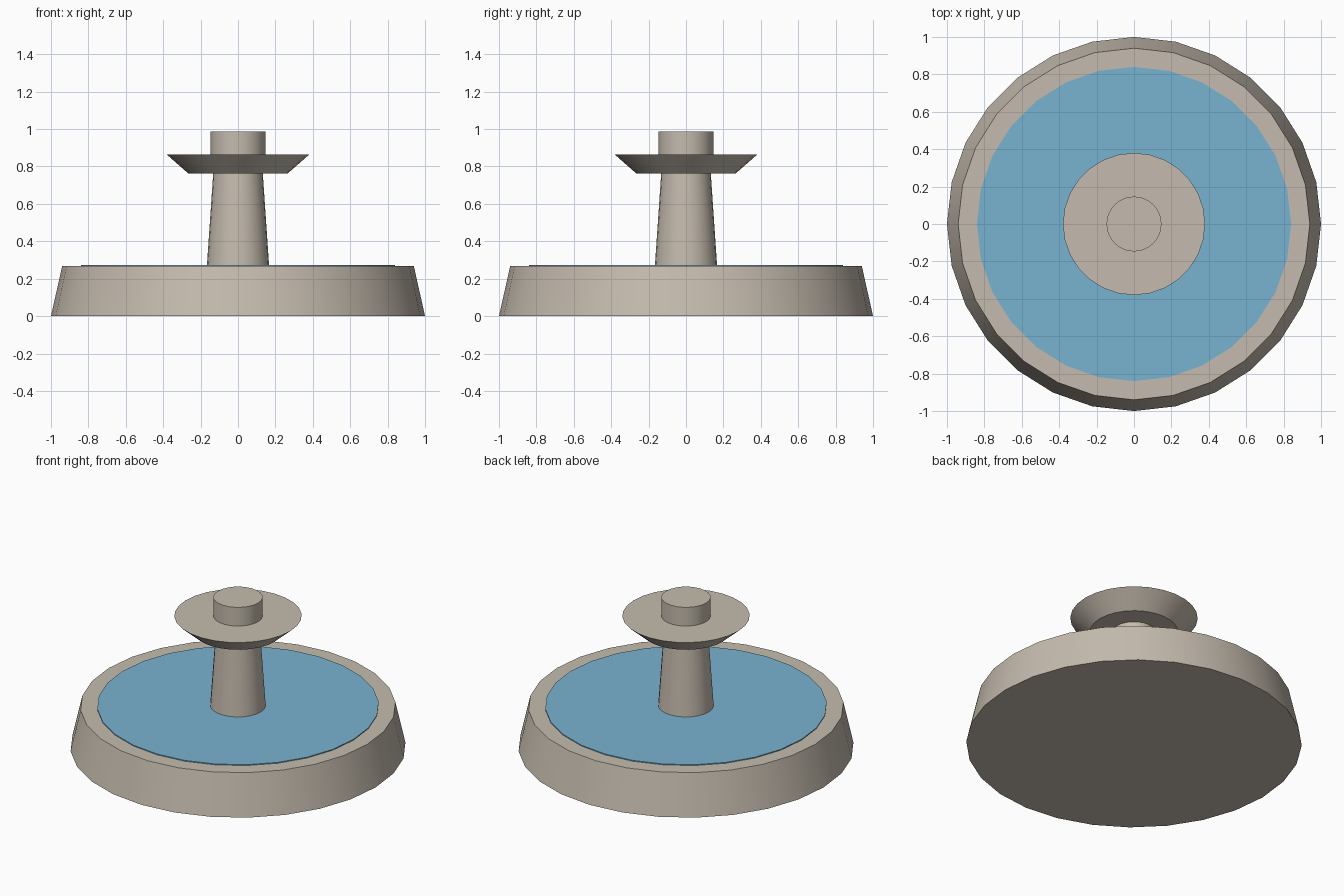
import bpy
import math

cube = bpy.data.objects.get("Cube")
if cube:
    bpy.data.objects.remove(cube, do_unlink=True)


def make_material(name, color):
    mat = bpy.data.materials.new(name)
    mat.use_nodes = True
    mat.diffuse_color = color
    bsdf = next(n for n in mat.node_tree.nodes if n.type == "BSDF_PRINCIPLED")
    bsdf.inputs["Base Color"].default_value = color
    return mat


stone = make_material("pale stone", (0.56, 0.50, 0.425, 1))
blue = make_material("water blue", (0.19, 0.45, 0.64, 1))


def frustum(name, sides, r_bottom, r_top, z_bottom, z_top, mat):
    """Upright closed frustum with smooth sides and sharp rims."""
    bpy.ops.mesh.primitive_cone_add(
        vertices=sides, radius1=r_bottom, radius2=r_top,
        depth=z_top - z_bottom, location=(0, 0, (z_bottom + z_top) / 2))
    obj = bpy.context.object
    obj.name = name
    obj.data.materials.append(mat)
    bpy.ops.object.shade_smooth_by_angle(angle=math.radians(35))
    return obj


# Basin with the water disc lying on it
frustum("basin", 28, 1.0, 0.94, 0, 0.268, stone)
frustum("water", 28, 0.84, 0.84, 0.26, 0.274, blue)

# Tapered pedestal carrying a flared dish and a short cap
frustum("pedestal", 24, 0.167, 0.13, 0.26, 0.80, stone)
frustum("upper_dish", 28, 0.265, 0.38, 0.762, 0.863, stone)
frustum("top_cap", 24, 0.147, 0.147, 0.82, 0.986, stone)
